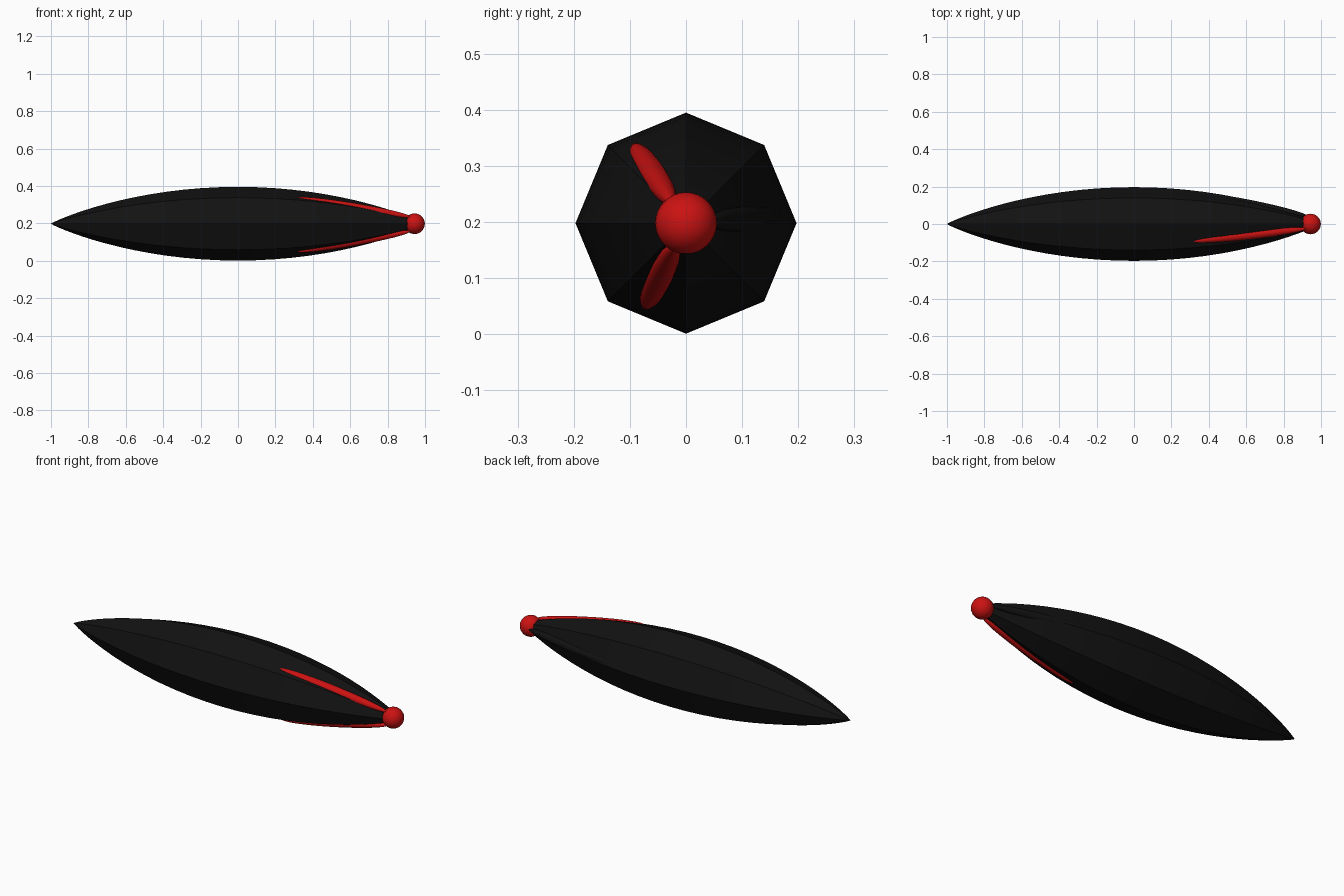
import bpy, bmesh, math
from mathutils import Matrix

if "Cube" in bpy.data.objects:
    bpy.data.objects.remove(bpy.data.objects["Cube"])

AXIS_Z = 0.198


def material(name, color):
    m = bpy.data.materials.new(name)
    m.diffuse_color = color
    m.use_nodes = True
    m.node_tree.nodes["Principled BSDF"].inputs["Base Color"].default_value = m.diffuse_color
    return m


black = material("black", (0.006, 0.006, 0.006, 1))
red = material("red", (0.6, 0.006, 0.006, 1))


def finish(name, bm, mat, angle):
    bmesh.ops.recalc_face_normals(bm, faces=bm.faces)
    mesh = bpy.data.meshes.new(name)
    bm.to_mesh(mesh)
    bm.free()
    mesh.materials.append(mat)
    ob = bpy.data.objects.new(name, mesh)
    ob.location.z = AXIS_Z
    bpy.context.collection.objects.link(ob)
    bpy.ops.object.select_all(action='DESELECT')
    ob.select_set(True)
    bpy.context.view_layer.objects.active = ob
    bpy.ops.object.shade_smooth_by_angle(angle=math.radians(angle))
    return ob


# Eight-sided spindle body, spun around the x axis
bm = bmesh.new()
N = 32
profile = []
for i in range(N + 1):
    x = -math.cos(math.pi * i / N)
    r = 0.197 * max(0.0, 1 - x * x) ** 0.9
    profile.append(bm.verts.new((x * 0.995 if x > 0 else x, 0, r)))
edges = [bm.edges.new(p) for p in zip(profile, profile[1:])]
bmesh.ops.spin(bm, geom=profile + edges, cent=(0, 0, 0), axis=(1, 0, 0),
               angle=math.tau, steps=8, use_merge=True)
bmesh.ops.remove_doubles(bm, verts=bm.verts, dist=1e-5)
finish("body", bm, black, 30)

# Round nose ball
bm = bmesh.new()
bmesh.ops.create_uvsphere(bm, u_segments=24, v_segments=16, radius=0.055,
                          matrix=Matrix.Translation((0.944, 0, 0)))
finish("nose_ball", bm, red, 40)


# Slim raised ribs, half sunk into the body at 120 degree steps
def rib(name, degrees, mat):
    bm = bmesh.new()
    place = (Matrix.Rotation(math.radians(degrees), 4, 'X')
             @ Matrix.Translation((0.62, 0.105, 0))
             @ Matrix.Rotation(-math.atan(0.2), 4, 'Z')
             @ Matrix.Diagonal((0.31, 0.024, 0.024, 1))
             @ Matrix.Rotation(math.pi / 2, 4, 'Y'))
    bmesh.ops.create_uvsphere(bm, u_segments=16, v_segments=16, radius=1,
                              matrix=place)
    finish(name, bm, mat, 40)


rib("upper_rib", 124, red)
rib("lower_rib", 244, red)
rib("back_rib", 4, black)
